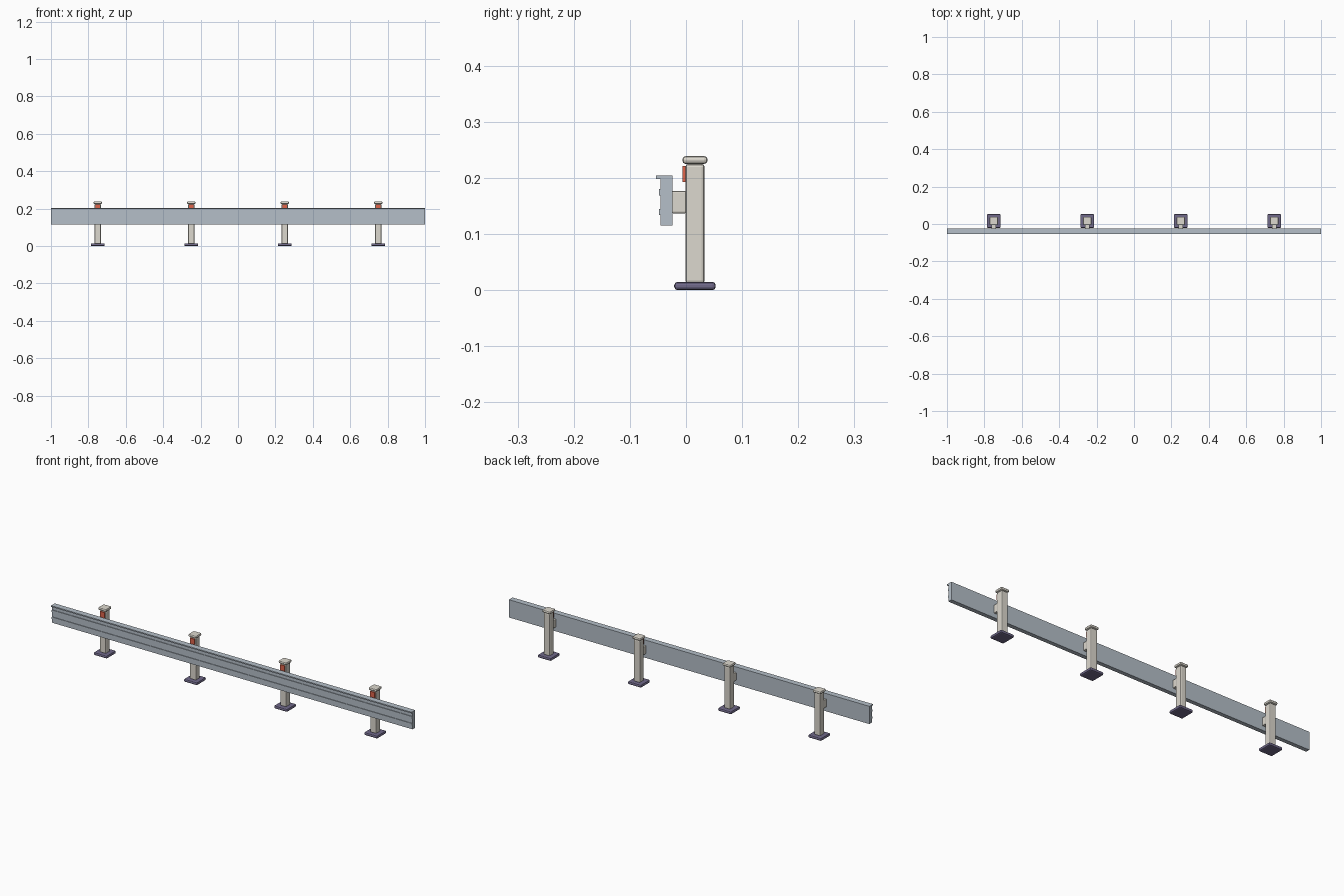
import bpy, bmesh

if "Cube" in bpy.data.objects:
    bpy.data.objects.remove(bpy.data.objects["Cube"])


def material(name, rgb):
    m = bpy.data.materials.new(name)
    m.diffuse_color = (*rgb, 1)
    m.use_nodes = True
    m.node_tree.nodes["Principled BSDF"].inputs["Base Color"].default_value = m.diffuse_color
    return m


POST = material("warm_paint", (0.72, 0.69, 0.62))
BASE = material("dark_violet", (0.16, 0.14, 0.25))
RAIL = material("blue_steel", (0.46, 0.52, 0.58))
RED = material("reflector_red", (0.75, 0.13, 0.07))


def block(name, x, y, z, mat, bevel=0.0, segments=2):
    """Box from (min, max) ranges with optionally rounded edges."""
    bm = bmesh.new()
    bmesh.ops.create_cube(bm, size=1)
    for v in bm.verts:
        v.co = [r[0] + (c + 0.5) * (r[1] - r[0]) for r, c in zip((x, y, z), v.co)]
    if bevel:
        bmesh.ops.bevel(bm, geom=bm.edges[:], offset=bevel, segments=segments,
                        profile=0.5, affect='EDGES', clamp_overlap=True)
    me = bpy.data.meshes.new(name)
    bm.to_mesh(me)
    bm.free()
    me.materials.append(mat)
    ob = bpy.data.objects.new(name, me)
    bpy.context.collection.objects.link(ob)
    return ob


def span(centre, width):
    return (centre - width / 2, centre + width / 2)


# Long rail with two raised ribs and an overhanging top lip
L = (-1, 1)
block("rail_beam", L, (-0.045, -0.0245), (0.115, 0.2), RAIL)
block("rail_top_lip", L, (-0.0535, -0.0245), (0.198, 0.204), RAIL)
block("rail_upper_rib", L, (-0.048, -0.043), (0.169, 0.180), RAIL)
block("rail_lower_rib", L, (-0.048, -0.043), (0.134, 0.145), RAIL)

# Four posts, each with foot plate, cap, spacer and reflector
CY = 0.016
for i, x in enumerate((-0.75, -0.25, 0.25, 0.75), 1):
    block(f"foot_plate_{i}", span(x, 0.074), span(CY, 0.074), (0, 0.015), BASE, 0.006)
    block(f"post_{i}", span(x, 0.034), span(CY, 0.034), (0.012, 0.225), POST, 0.005)
    block(f"post_cap_{i}", span(x, 0.045), span(CY, 0.045), (0.225, 0.239), POST, 0.006)
    block(f"spacer_{i}", span(x, 0.025), (-0.026, 0.001), (0.137, 0.177), POST, 0.003)
    block(f"reflector_{i}", span(x, 0.025), (-0.006, 0.001), (0.193, 0.221), RED)
